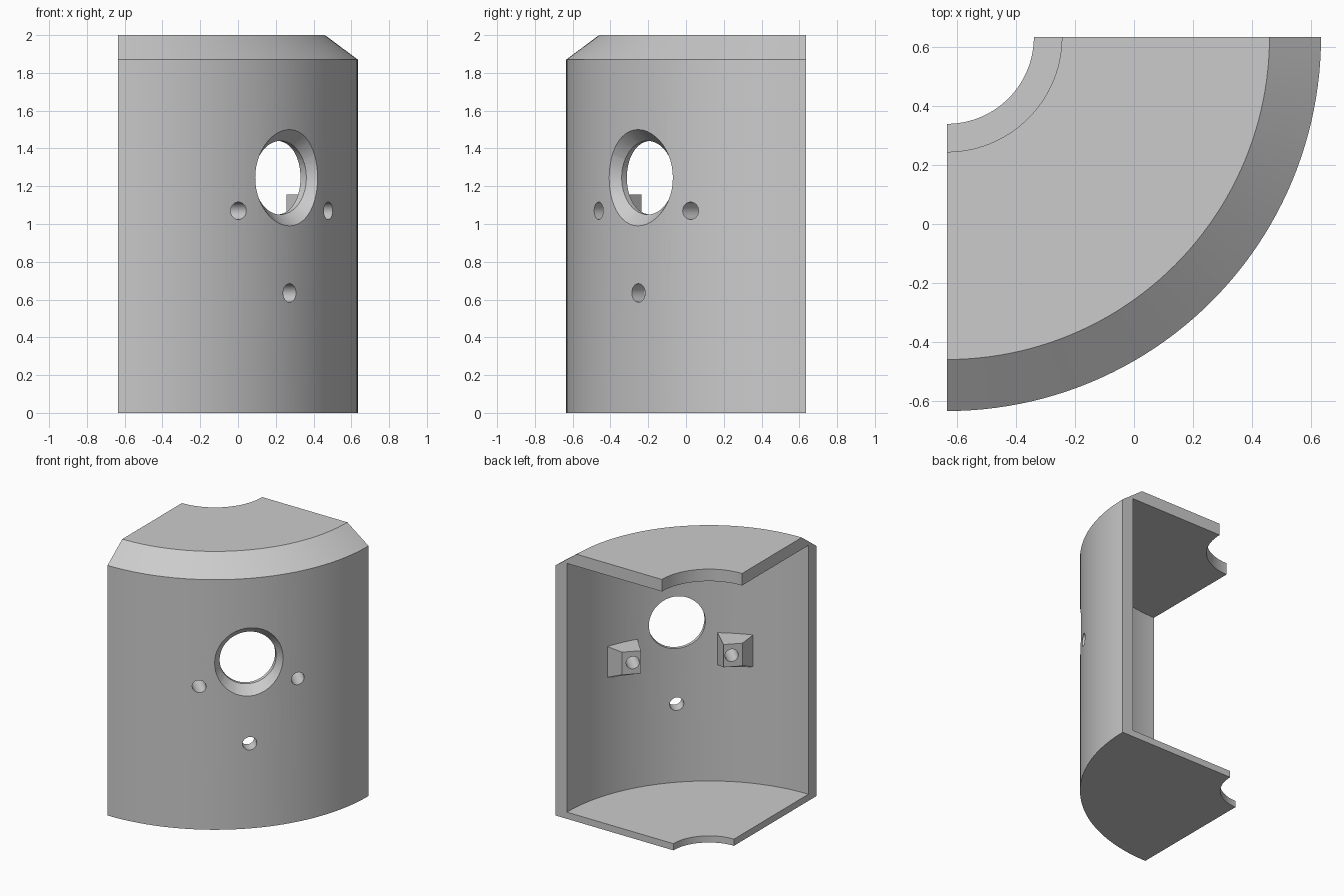
import bpy, bmesh, math
from mathutils import Matrix, Vector

if "Cube" in bpy.data.objects:
    bpy.data.objects.remove(bpy.data.objects["Cube"])

HALF = 0.635
AXIS = Vector((-HALF, HALF, 0))      # centre line of the quarter cylinder
OFFSET = 0.015                       # sideways shift of the hole pattern

# Mounting frame: local x runs sideways, y up, z radially outward on the diagonal
d = math.sqrt(0.5)
FRAME = Matrix(((d, 0, d, AXIS.x), (d, 0, -d, AXIS.y), (0, 1, 0, 0), (0, 0, 0, 1)))

grey = bpy.data.materials.new("plain grey")
grey.use_nodes = True
grey.diffuse_color = (0.6, 0.6, 0.6, 1)
grey.node_tree.nodes["Principled BSDF"].inputs["Base Color"].default_value = (0.6, 0.6, 0.6, 1)


def make_object(name, bm):
    bmesh.ops.recalc_face_normals(bm, faces=bm.faces[:])
    mesh = bpy.data.meshes.new(name)
    bm.to_mesh(mesh)
    bm.free()
    mesh.materials.append(grey)
    obj = bpy.data.objects.new(name, mesh)
    bpy.context.collection.objects.link(obj)
    return obj


def cutter(name, side, height, near, far, r_near, r_far):
    """Round cutter pointing outward through the wall."""
    bm = bmesh.new()
    centre = Matrix.Translation((side + OFFSET, height, (near + far) / 2))
    bmesh.ops.create_cone(bm, cap_ends=True, segments=48, radius1=r_near, radius2=r_far,
                          depth=far - near, matrix=FRAME @ centre)
    obj = make_object(name, bm)
    obj.hide_render = True
    return obj


def select_only(obj):
    bpy.ops.object.select_all(action='DESELECT')
    obj.select_set(True)
    bpy.context.view_layer.objects.active = obj


def cut(obj, tools):
    select_only(obj)
    for tool in tools:
        mod = obj.modifiers.new(tool.name, 'BOOLEAN')
        mod.operation = 'DIFFERENCE'
        mod.solver = 'EXACT'
        mod.object = tool
        bpy.ops.object.modifier_apply(modifier=mod.name)


# Shell: wall, chamfered lid and floor swept through a quarter turn
profile = [(0.295, 0), (1.27, 0), (1.27, 1.87), (1.095, 2), (0.39, 2),
           (0.39, 1.91), (1.175, 1.91), (1.175, 0.05), (0.295, 0.05)]
bm = bmesh.new()
start = bm.faces.new([bm.verts.new(AXIS + Vector((r, 0, z))) for r, z in profile])
rim = start.edges[:]
end = bmesh.ops.spin(bm, geom=rim, cent=AXIS, axis=(0, 0, 1),
                     angle=-math.pi / 2, steps=48)["geom_last"]
end_edges = [e for e in end if isinstance(e, bmesh.types.BMEdge)]
bmesh.ops.contextual_create(bm, geom=end_edges)
shell = make_object("quarter_shell", bm)


# Screw bosses: straight inner side, flared outer side and underside
def boss(name, sign):
    front = [(0.285, 0.985, 0.96), (0.415, 0.985, 0.96),
             (0.415, 1.155, 0.96), (0.285, 1.155, 0.96)]
    base = [(0.275, 0.91, 1.17), (0.525, 0.91, 1.09),
            (0.525, 1.16, 1.09), (0.275, 1.16, 1.17)]
    bm = bmesh.new()
    rings = [[bm.verts.new(FRAME @ Vector((sign * u + OFFSET, h, w))) for u, h, w in ring]
             for ring in (front, base)]
    for ring in rings:
        bm.faces.new(ring)
    for i in range(4):
        j = (i + 1) % 4
        bm.faces.new((rings[0][i], rings[0][j], rings[1][j], rings[1][i]))
    return make_object(name, bm)


left_boss = boss("left_screw_boss", 1)
right_boss = boss("right_screw_boss", -1)

# Holes: countersunk port, lower hole and one hole through each boss
port = cutter("port_cutter", 0, 1.245, 0.9, 1.5, 0.195, 0.195)
sink = cutter("countersink_cutter", 0, 1.245, 1.15, 1.4, 0.152, 0.367)
lower = cutter("lower_hole_cutter", 0, 0.635, 0.9, 1.5, 0.049, 0.049)
left = cutter("left_hole_cutter", 0.34, 1.07, 0.8, 1.5, 0.046, 0.046)
right = cutter("right_hole_cutter", -0.34, 1.07, 0.8, 1.5, 0.046, 0.046)

cut(shell, [port, sink, lower, left, right])
cut(left_boss, [left])
cut(right_boss, [right])

for tool in (port, sink, lower, left, right):
    bpy.data.objects.remove(tool)

for part in (shell, left_boss, right_boss):
    select_only(part)
    bpy.ops.object.shade_smooth_by_angle(angle=math.radians(25))
